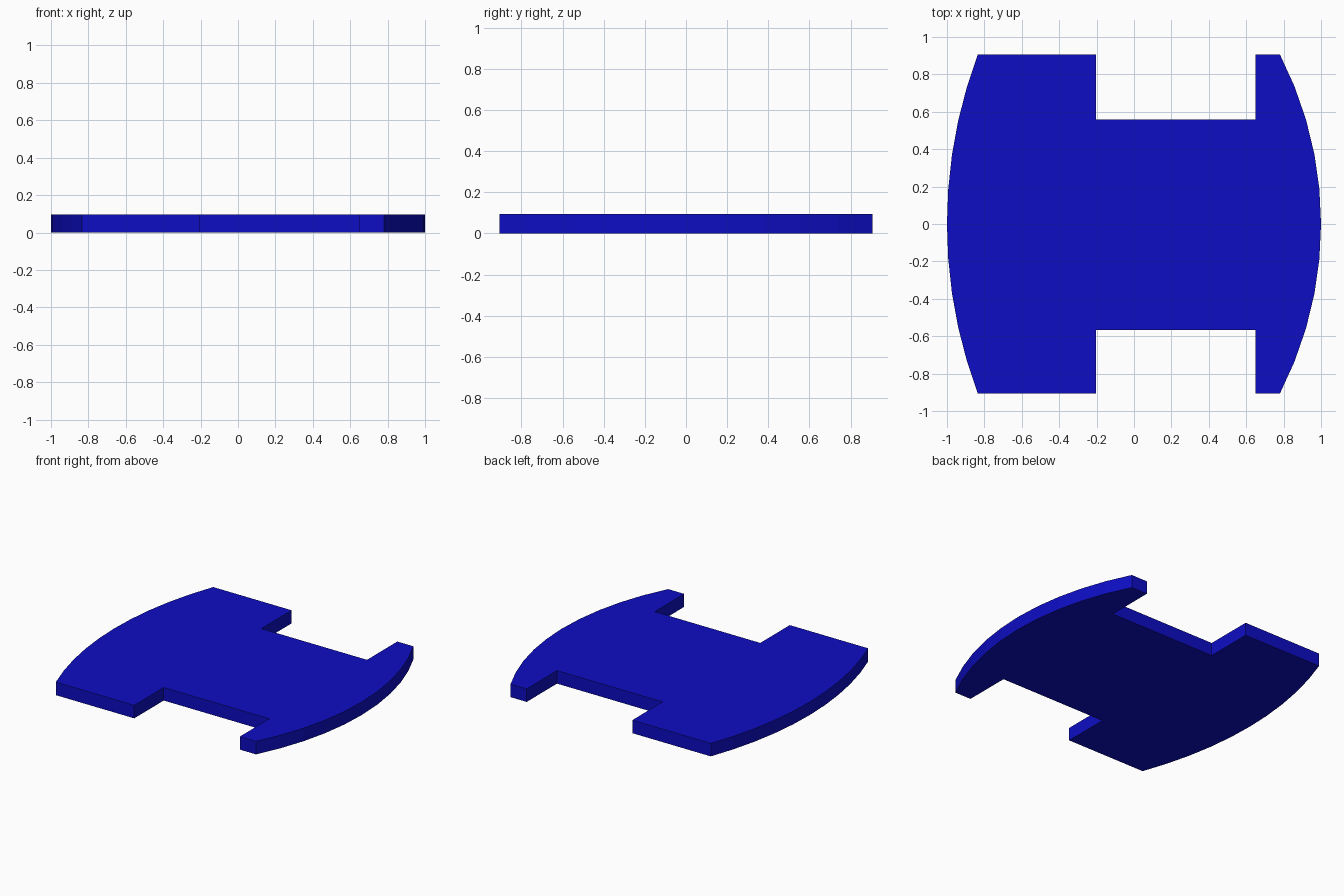
import bpy, bmesh, math

if "Cube" in bpy.data.objects:
    bpy.data.objects.remove(bpy.data.objects["Cube"])

HALF_Y = 0.907
THICK = 0.095
SEGMENTS = 10


def end_arc(x_corner, x_mid):
    """Circular arc from the -y corner through (x_mid, 0) to the +y corner."""
    sag = abs(x_mid - x_corner)
    r = (HALF_Y ** 2 + sag ** 2) / (2 * sag)
    side = math.copysign(1, x_mid)
    half = math.asin(HALF_Y / r)
    points = []
    for i in range(SEGMENTS + 1):
        a = half * (2 * i / SEGMENTS - 1)
        points.append((x_mid - side * r * (1 - math.cos(a)), r * math.sin(a)))
    return points


# Outline: bowed right end, back notch, bowed left end, front notch
right_end = end_arc(0.78, 1.0)
left_end = end_arc(-0.835, -1.0)[::-1]
back_notch = [(0.65, HALF_Y), (0.65, 0.558), (-0.202, 0.558), (-0.202, HALF_Y)]
front_notch = [(-0.202, -HALF_Y), (-0.202, -0.567), (0.65, -0.567), (0.65, -HALF_Y)]
outline = right_end + back_notch + left_end + front_notch

# Plate: outline extruded to its thickness
bm = bmesh.new()
base = bm.faces.new([bm.verts.new((x, y, 0)) for x, y in outline])
top = bmesh.ops.extrude_face_region(bm, geom=[base], use_keep_orig=True)
bmesh.ops.translate(bm, vec=(0, 0, THICK),
                    verts=[g for g in top["geom"] if isinstance(g, bmesh.types.BMVert)])
bmesh.ops.recalc_face_normals(bm, faces=bm.faces)

mesh = bpy.data.meshes.new("notched_plate")
bm.to_mesh(mesh)
bm.free()
plate = bpy.data.objects.new("notched_plate", mesh)
bpy.context.collection.objects.link(plate)

# Blue material
blue = bpy.data.materials.new("blue")
blue.diffuse_color = (0.004, 0.004, 0.55, 1)
blue.use_nodes = True
blue.node_tree.nodes["Principled BSDF"].inputs["Base Color"].default_value = blue.diffuse_color
mesh.materials.append(blue)
